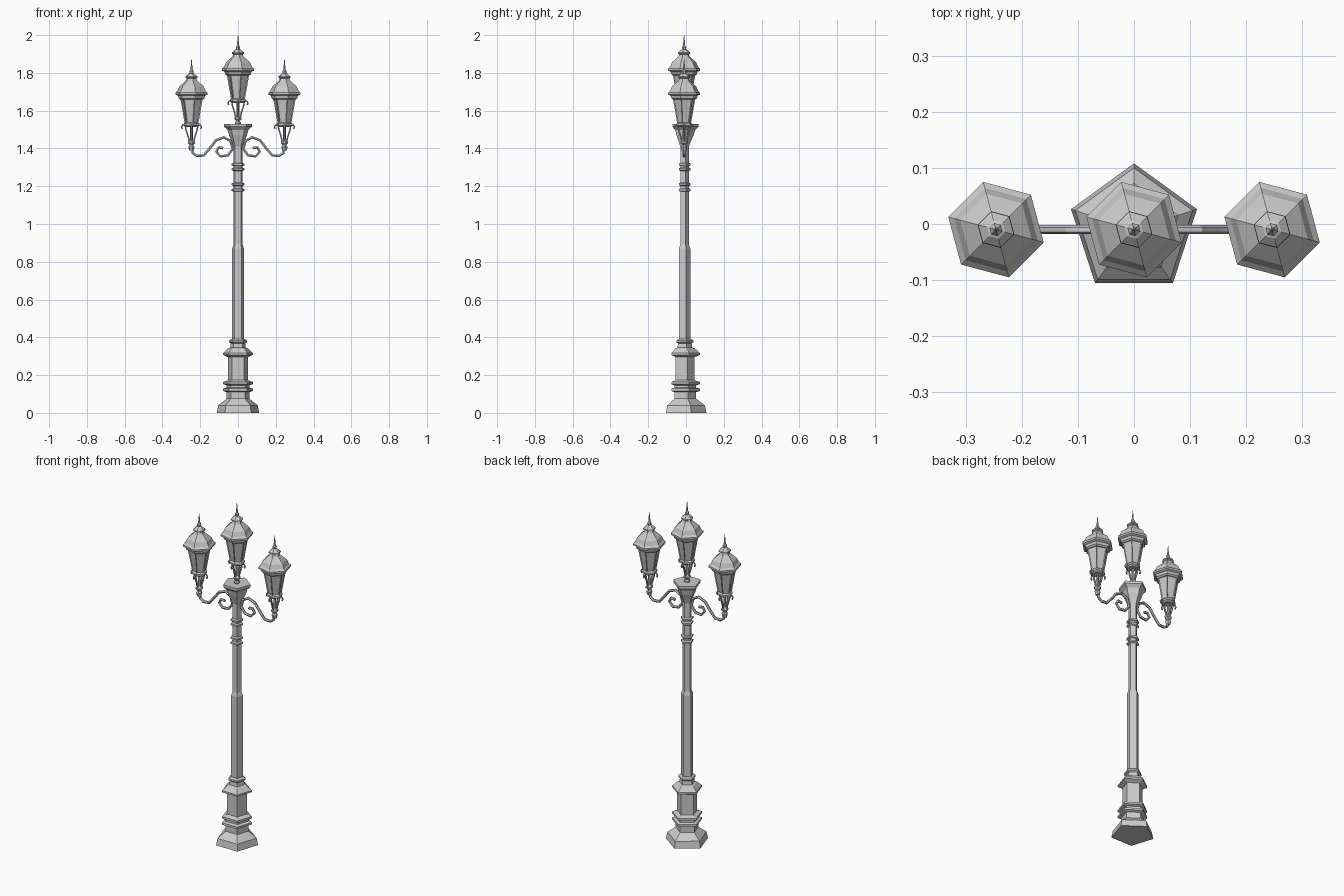
import bpy, bmesh, math

if "Cube" in bpy.data.objects:
    bpy.data.objects.remove(bpy.data.objects["Cube"])

CY = -0.01          # shared axis of post and lanterns
HEX = math.radians(45)


def finish(name, bm):
    bmesh.ops.recalc_face_normals(bm, faces=bm.faces)
    mesh = bpy.data.meshes.new(name)
    bm.to_mesh(mesh)
    bm.free()
    ob = bpy.data.objects.new(name, mesh)
    bpy.context.collection.objects.link(ob)
    return ob


def lathe(name, profile, sides, phase, loc=(0, CY, 0), inset=None):
    """Flat-sided turned part from (radius, z) points."""
    bm = bmesh.new()
    rings = [[bm.verts.new((loc[0] + r * math.cos(phase + math.tau * i / sides),
                            loc[1] + r * math.sin(phase + math.tau * i / sides),
                            loc[2] + z)) for i in range(sides)] for r, z in profile]
    walls = []
    for a, b in zip(rings, rings[1:]):
        for i in range(sides):
            j = (i + 1) % sides
            walls.append(bm.faces.new((a[i], a[j], b[j], b[i])))
    bm.faces.new(rings[0][::-1])
    bm.faces.new(rings[-1])
    bmesh.ops.recalc_face_normals(bm, faces=bm.faces)
    if inset:
        bmesh.ops.inset_individual(bm, faces=walls, thickness=inset, depth=-inset * 0.8)
    return finish(name, bm)


def bar(name, points, radius):
    """Bent metal bar along (x, y, z, radius factor) points."""
    cu = bpy.data.curves.new(name, 'CURVE')
    cu.dimensions = '3D'
    cu.bevel_depth = radius
    cu.bevel_resolution = 1
    cu.use_fill_caps = True
    sp = cu.splines.new('POLY')
    sp.points.add(len(points) - 1)
    for p, (x, y, z, f) in zip(sp.points, points):
        p.co = (x, y, z, 1)
        p.radius = f
    sp.use_smooth = False
    ob = bpy.data.objects.new(name, cu)
    bpy.context.collection.objects.link(ob)
    bpy.ops.object.select_all(action='DESELECT')
    ob.select_set(True)
    bpy.context.view_layer.objects.active = ob
    bpy.ops.object.convert(target='MESH')


def ring(r_in, r_out, z, h=0.012):
    """Profile points of a moulding band."""
    return [(r_in, z - h), (r_out, z - h / 2), (r_out, z + h / 2), (r_in, z + h)]


# pentagonal pedestal, shaft and capital
PENT = math.pi / 2
pedestal = [(0.118, 0), (0.110, 0.04), (0.070, 0.07), (0.064, 0.075)]
pedestal += ring(0.064, 0.083, 0.122) + ring(0.064, 0.083, 0.158)
pedestal += [(0.056, 0.175), (0.056, 0.295), (0.083, 0.307), (0.083, 0.317),
             (0.056, 0.342), (0.043, 0.346), (0.040, 0.368),
             (0.049, 0.374), (0.049, 0.384), (0.036, 0.392)]
lathe("pedestal", pedestal, 5, PENT)

shaft = [(0.033, 0.38), (0.033, 0.87), (0.025, 0.892)]
for z in (1.18, 1.21, 1.29, 1.315):
    shaft += ring(0.025, 0.035, z, 0.009)
shaft += [(0.025, 1.42)]
lathe("post_shaft", shaft, 5, PENT)

lathe("capital", [(0.025, 1.41), (0.036, 1.438), (0.050, 1.470), (0.058, 1.498),
                  (0.077, 1.515), (0.077, 1.530)], 5, PENT)


# lantern: foot, curled brackets, recessed panes, domed roof, spire
def lantern(tag, x, dz):
    loc = (x, CY, dz)
    lathe(tag + "_foot", [(0.012, 1.515), (0.017, 1.535), (0.010, 1.545), (0.020, 1.556),
                          (0.020, 1.563), (0.008, 1.575), (0.007, 1.655)], 6, HEX, loc)
    path = [(0.010, 1.555), (0.018, 1.59), (0.029, 1.625), (0.034, 1.648),
            (0.046, 1.652), (0.053, 1.642), (0.049, 1.630)]
    for k in range(4):
        a = k * math.pi / 2
        bar(f"{tag}_bracket_{k + 1}",
            [(x + r * math.cos(a), CY + r * math.sin(a), z + dz, 1) for r, z in path], 0.0045)
    lathe(tag + "_lower_rim", [(0.030, 1.640), (0.043, 1.648), (0.043, 1.658), (0.036, 1.664)],
          6, HEX, loc)
    lathe(tag + "_panes", [(0.038, 1.660), (0.062, 1.795)], 6, HEX, loc, inset=0.006)
    lathe(tag + "_roof", [(0.060, 1.785), (0.070, 1.792), (0.074, 1.806), (0.088, 1.812),
                          (0.088, 1.822), (0.077, 1.832), (0.066, 1.856), (0.036, 1.882),
                          (0.031, 1.886), (0.026, 1.898), (0.034, 1.902), (0.033, 1.908),
                          (0.017, 1.922), (0.010, 1.925), (0.012, 1.936), (0.006, 1.946),
                          (0.001, 2.0)], 6, HEX, loc)


lantern("centre_lantern", 0, 0)

# side lanterns on scrolled arms
arm = [(0.245, 1.405), (0.239, 1.375), (0.218, 1.361), (0.182, 1.363), (0.150, 1.400),
       (0.117, 1.443), (0.075, 1.459), (0.040, 1.440), (0.028, 1.398), (0.053, 1.364),
       (0.092, 1.358), (0.115, 1.383), (0.103, 1.405), (0.078, 1.402)]
for side, s in (("left", -1), ("right", 1)):
    lantern(side + "_lantern", s * 0.246, -0.127)
    bar(side + "_arm", [(s * x, CY, z, 1) for x, z in arm], 0.008)
